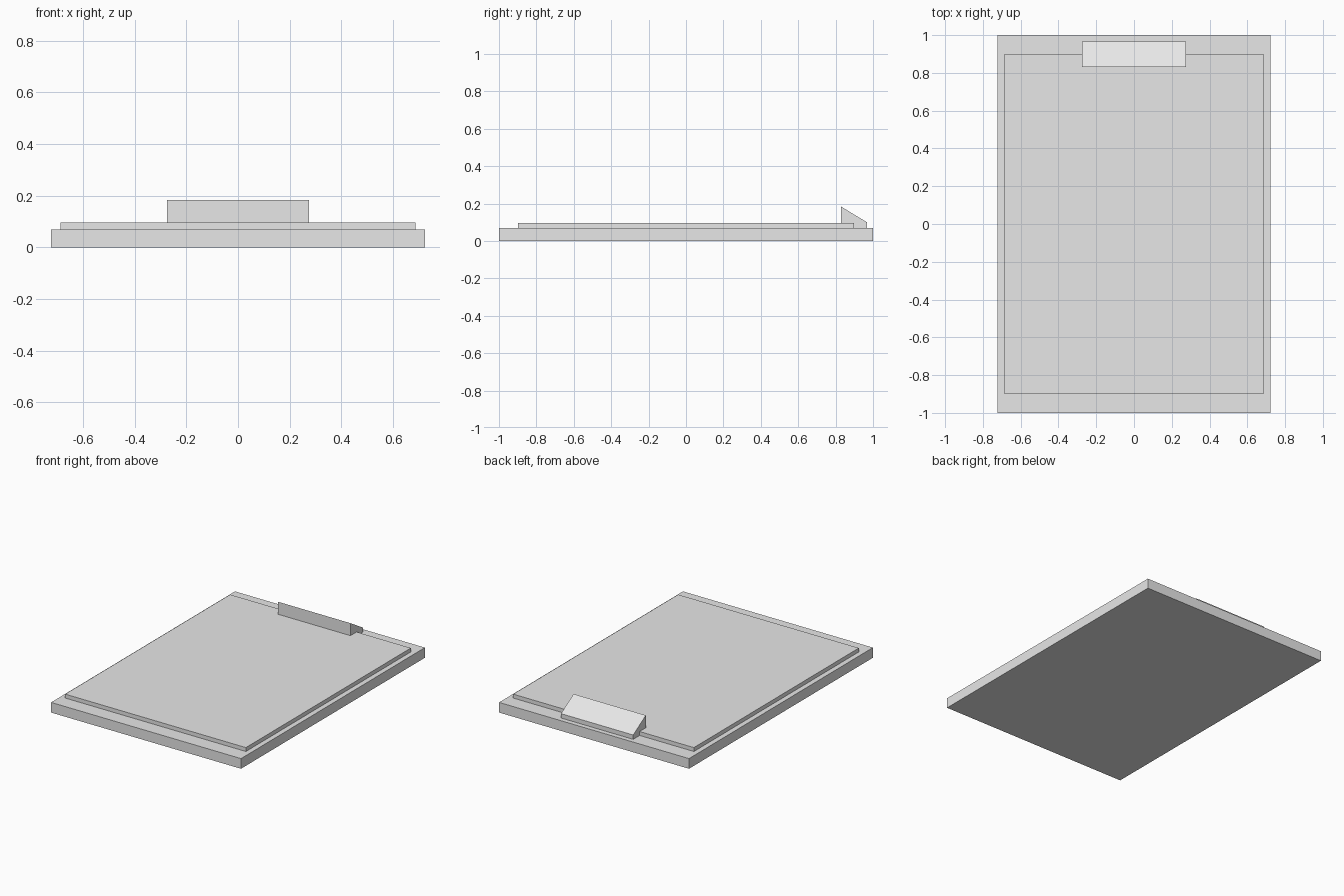
import bpy
import bmesh

cube = bpy.data.objects.get("Cube")
if cube:
    bpy.data.objects.remove(cube, do_unlink=True)

# One plain grey for every part
grey = bpy.data.materials.new("light_grey")
grey.use_nodes = True
grey.diffuse_color = (0.8, 0.8, 0.8, 1)
grey.node_tree.nodes["Principled BSDF"].inputs["Base Color"].default_value = grey.diffuse_color


def extrude_profile(name, profile, half_width):
    """Sweep a (y, z) side profile across x, centred on x = 0."""
    bm = bmesh.new()
    side = bm.faces.new([bm.verts.new((-half_width, y, z)) for y, z in profile])
    swept = bmesh.ops.extrude_face_region(bm, geom=[side])
    verts = [v for v in swept["geom"] if isinstance(v, bmesh.types.BMVert)]
    bmesh.ops.translate(bm, verts=verts, vec=(2 * half_width, 0, 0))
    bmesh.ops.recalc_face_normals(bm, faces=bm.faces)
    mesh = bpy.data.meshes.new(name)
    bm.to_mesh(mesh)
    bm.free()
    mesh.materials.append(grey)
    obj = bpy.data.objects.new(name, mesh)
    bpy.context.collection.objects.link(obj)
    return obj


def slab(name, half_width, half_depth, bottom, top):
    profile = [(-half_depth, bottom), (half_depth, bottom),
               (half_depth, top), (-half_depth, top)]
    return extrude_profile(name, profile, half_width)


BOARD_TOP, PAPER_TOP, PAPER_EDGE = 0.07, 0.097, 0.897

# Backing board and the paper stack lying on it
slab("board", 0.723, 1.0, 0, BOARD_TOP)
slab("paper_stack", 0.688, PAPER_EDGE, BOARD_TOP, PAPER_TOP)

# Wedge clip, notched to sit over the paper's back edge
extrude_profile("clip", [
    (0.83, PAPER_TOP), (0.83, 0.183), (0.967, 0.1),
    (0.967, BOARD_TOP), (PAPER_EDGE, BOARD_TOP), (PAPER_EDGE, PAPER_TOP),
], 0.275)
